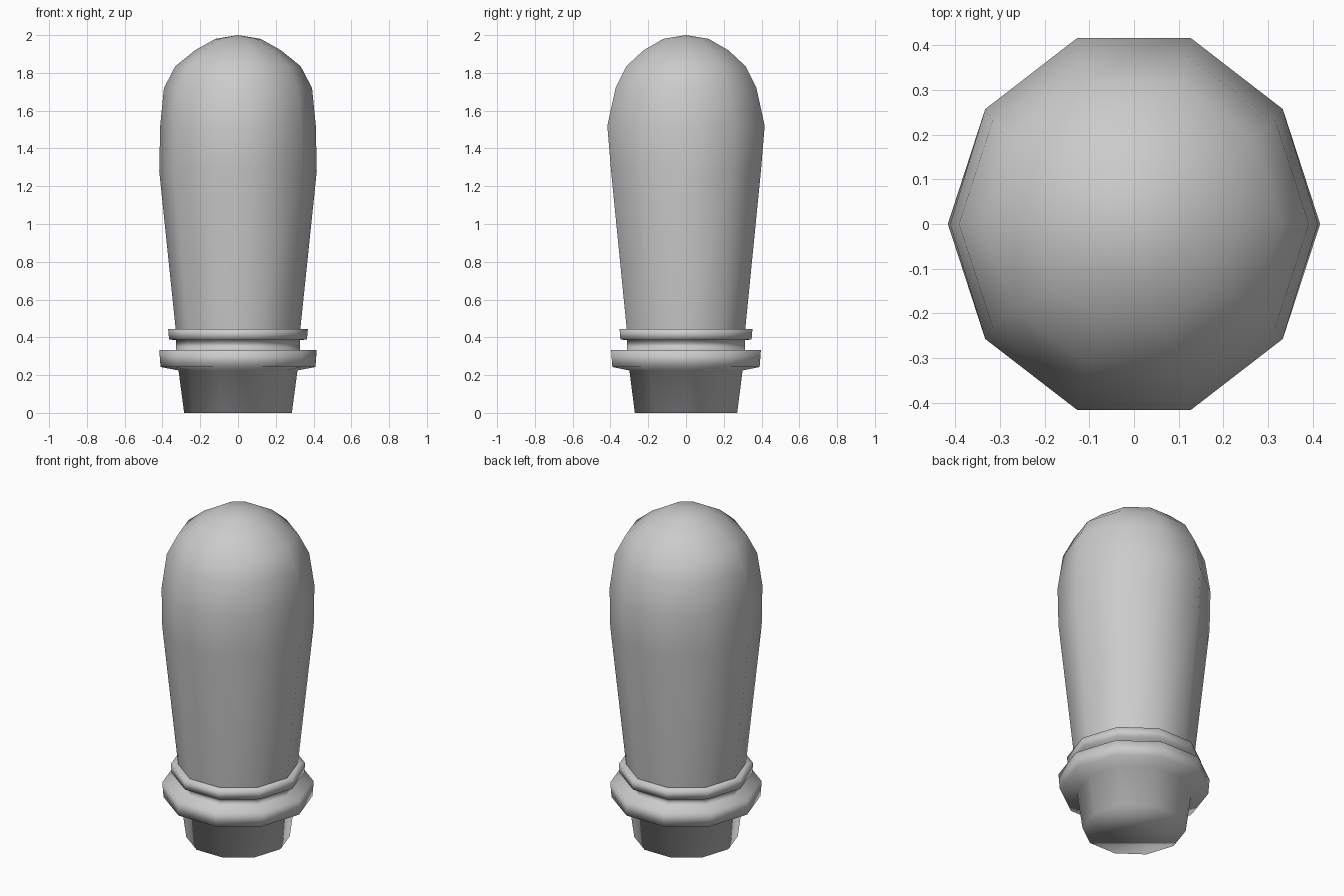
import bpy, bmesh
from math import cos, sin, pi

if "Cube" in bpy.data.objects:
    bpy.data.objects.remove(bpy.data.objects["Cube"])

SIDES = 10


def lathe(name, profile, cap_bottom=False, tip=None):
    """Stack ten-sided rings given as (x radius, y scale, z) and skin them."""
    bm = bmesh.new()
    rings = []
    for r, ys, z in profile:
        rings.append([bm.verts.new((r * cos(2 * pi * i / SIDES),
                                    r * ys * sin(2 * pi * i / SIDES), z))
                      for i in range(SIDES)])
    for lo, hi in zip(rings, rings[1:]):
        for i in range(SIDES):
            j = (i + 1) % SIDES
            bm.faces.new((lo[i], lo[j], hi[j], hi[i]))
    if cap_bottom:
        bm.faces.new(rings[0][::-1])
    if tip is not None:
        top = bm.verts.new((0, 0, tip))
        for i in range(SIDES):
            bm.faces.new((rings[-1][i], rings[-1][(i + 1) % SIDES], top))
    for f in bm.faces:
        f.smooth = True
    mesh = bpy.data.meshes.new(name)
    bm.to_mesh(mesh)
    bm.free()
    obj = bpy.data.objects.new(name, mesh)
    bpy.context.collection.objects.link(obj)
    return obj


# Tapered plug with wide collar, neck groove and narrow collar
lathe("socket", [(0.285, 1, 0.0), (0.315, 1, 0.225), (0.41, 1, 0.243),
                 (0.417, 1, 0.333), (0.328, 1, 0.333), (0.328, 1, 0.386),
                 (0.365, 1, 0.388), (0.37, 1, 0.444), (0.325, 1, 0.444)],
      cap_bottom=True)

# Long body flaring upward into a rounded dome
lathe("body", [(0.33, 1, 0.444), (0.417, 1, 1.28), (0.412, 1.063, 1.52),
               (0.392, 1, 1.72), (0.332, 1, 1.835), (0.227, 1.04, 1.92),
               (0.12, 1.05, 1.98)], tip=2.0)
